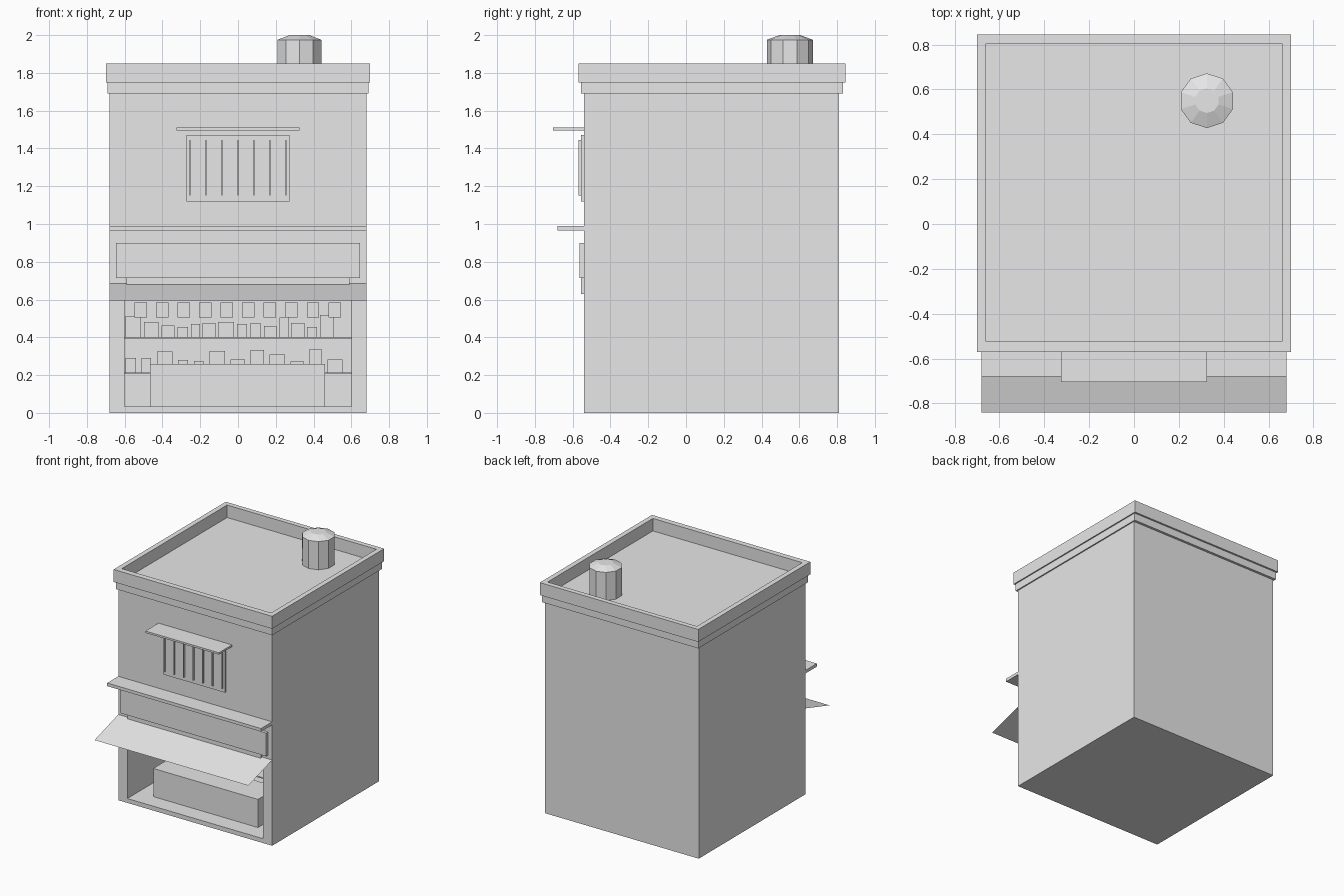
import bpy, bmesh, random
from mathutils import Vector

random.seed(4)
if "Cube" in bpy.data.objects:
    bpy.data.objects.remove(bpy.data.objects["Cube"], do_unlink=True)

GREY = (0.8, 0.8, 0.8, 1)
plaster = bpy.data.materials.new("plain_grey")
plaster.use_nodes = True
plaster.diffuse_color = GREY
plaster.node_tree.nodes["Principled BSDF"].inputs["Base Color"].default_value = GREY


def finish(name, bm):
    mesh = bpy.data.meshes.new(name)
    bm.to_mesh(mesh)
    bm.free()
    mesh.materials.append(plaster)
    obj = bpy.data.objects.new(name, mesh)
    bpy.context.collection.objects.link(obj)
    return obj


def add_box(bm, x, y, z):
    lo, hi = Vector((x[0], y[0], z[0])), Vector((x[1], y[1], z[1]))
    verts = bmesh.ops.create_cube(bm, size=1)["verts"]
    for v in verts:
        v.co = (lo + hi) / 2 + v.co * (hi - lo)
    return verts


def box(name, x, y, z):
    bm = bmesh.new()
    add_box(bm, x, y, z)
    return finish(name, bm)


def recess(bm, direction, low, high, push):
    """Cut a rectangular recess into the face that looks along direction."""
    bm.normal_update()
    face = max(bm.faces, key=lambda f: f.normal.dot(direction))
    bmesh.ops.inset_individual(bm, faces=[face], thickness=0.01)
    middle = face.calc_center_median()
    for v in face.verts:
        for i in range(3):
            if abs(direction[i]) < 0.5:
                v.co[i] = low[i] if v.co[i] < middle[i] else high[i]
    new = bmesh.ops.extrude_discrete_faces(bm, faces=[face])["faces"][0]
    bmesh.ops.translate(bm, verts=new.verts, vec=push)


# Main walls with the shop opening
bm = bmesh.new()
add_box(bm, (-0.68, 0.68), (-0.54, 0.81), (0, 1.67))
recess(bm, Vector((0, -1, 0)), (-0.6, 0, 0.035), (0.6, 0, 0.64), (0, 0.84, 0))
finish("walls", bm)

# Stepped cornice and sunken roof
bm = bmesh.new()
add_box(bm, (-0.69, 0.69), (-0.555, 0.83), (1.69, 1.75))
finish("cornice_lower", bm).location.z = 0
bm = bmesh.new()
add_box(bm, (-0.70, 0.70), (-0.57, 0.845), (1.75, 1.85))
recess(bm, Vector((0, 0, 1)), (-0.66, -0.525, 0), (0.66, 0.805, 0), (0, 0, -0.17))
finish("parapet_and_roof", bm)
# Top of the walls under the cornice
bm = bmesh.new()
add_box(bm, (-0.68, 0.68), (-0.54, 0.81), (1.67, 1.69))
bmesh.ops.delete(bm, geom=[f for f in bm.faces if abs(f.normal.z) > 0.5], context="FACES")
finish("wall_top_band", bm)
# Open the lower cornice so that the roof stays visible
ring = bpy.data.objects["cornice_lower"].data
bm = bmesh.new()
bm.from_mesh(ring)
top = max(bm.faces, key=lambda f: f.calc_center_median().z)
bmesh.ops.delete(bm, geom=[top], context="FACES_ONLY")
low = min(bm.faces, key=lambda f: f.calc_center_median().z)
bmesh.ops.inset_individual(bm, faces=[low], thickness=0.05)
bmesh.ops.delete(bm, geom=[low], context="FACES_ONLY")
bm.to_mesh(ring)
bm.free()

# Ten sided chimney with a bevelled cap
bm = bmesh.new()
for r1, r2, z1, z2 in ((0.122, 0.122, 1.68, 1.975), (0.122, 0.055, 1.975, 2.0)):
    part = bmesh.ops.create_cone(bm, cap_ends=True, segments=10, radius1=r1,
                                 radius2=r2, depth=z2 - z1)["verts"]
    bmesh.ops.translate(bm, verts=part, vec=(0.325, 0.55, (z1 + z2) / 2))
inner = [f for f in bm.faces if abs(f.normal.z) > 0.9
         and abs(f.calc_center_median().z - 1.975) < 0.001]
bmesh.ops.delete(bm, geom=inner, context="FACES")
bmesh.ops.remove_doubles(bm, verts=bm.verts, dist=0.001)
finish("chimney", bm)

# Facade pieces
box("window_canopy", (-0.325, 0.325), (-0.705, -0.54), (1.495, 1.51))
box("window_panel", (-0.272, 0.272), (-0.555, -0.54), (1.12, 1.47))
box("front_ledge", (-0.68, 0.68), (-0.68, -0.54), (0.965, 0.99))
box("sign_board", (-0.645, 0.645), (-0.565, -0.54), (0.715, 0.9))
box("opening_header", (-0.59, 0.59), (-0.555, -0.54), (0.63, 0.715))

# Window bars
bm = bmesh.new()
for i in range(7):
    x = (i - 3) * 0.085
    add_box(bm, (x - 0.003, x + 0.003), (-0.57, -0.555), (1.15, 1.445))
finish("window_bars", bm)

# Sloping awning sheet
bm = bmesh.new()
bm.faces.new([bm.verts.new(p) for p in ((-0.68, -0.84, 0.595), (0.68, -0.84, 0.595),
                                        (0.68, -0.54, 0.685), (-0.68, -0.54, 0.685))])
finish("awning", bm)

# Shop interior
box("counter", (-0.465, 0.46), (-0.405, -0.15), (0.035, 0.26))
box("lower_shelf", (-0.6, 0.6), (0, 0.3), (0.205, 0.215))
box("upper_shelf", (-0.6, 0.6), (0.05, 0.3), (0.39, 0.402))


def goods(name, base, low, high, step):
    bm = bmesh.new()
    x = -0.595
    while x < 0.52:
        width = random.uniform(0.045, 0.085)
        y = random.uniform(0.08, 0.12)
        add_box(bm, (x, x + width), (y, y + 0.08),
                (base, base + random.uniform(low, high)))
        x += width + step
    finish(name, bm)


goods("lower_shelf_goods", 0.215, 0.04, 0.13, 0.03)
goods("upper_shelf_goods", 0.402, 0.05, 0.12, 0.015)

# Hanging goods under the ceiling
bm = bmesh.new()
for i in range(10):
    x = -0.515 + i * 0.114
    add_box(bm, (x - 0.033, x + 0.033), (0.04, 0.11), (0.505, 0.585))
finish("hanging_goods", bm)
